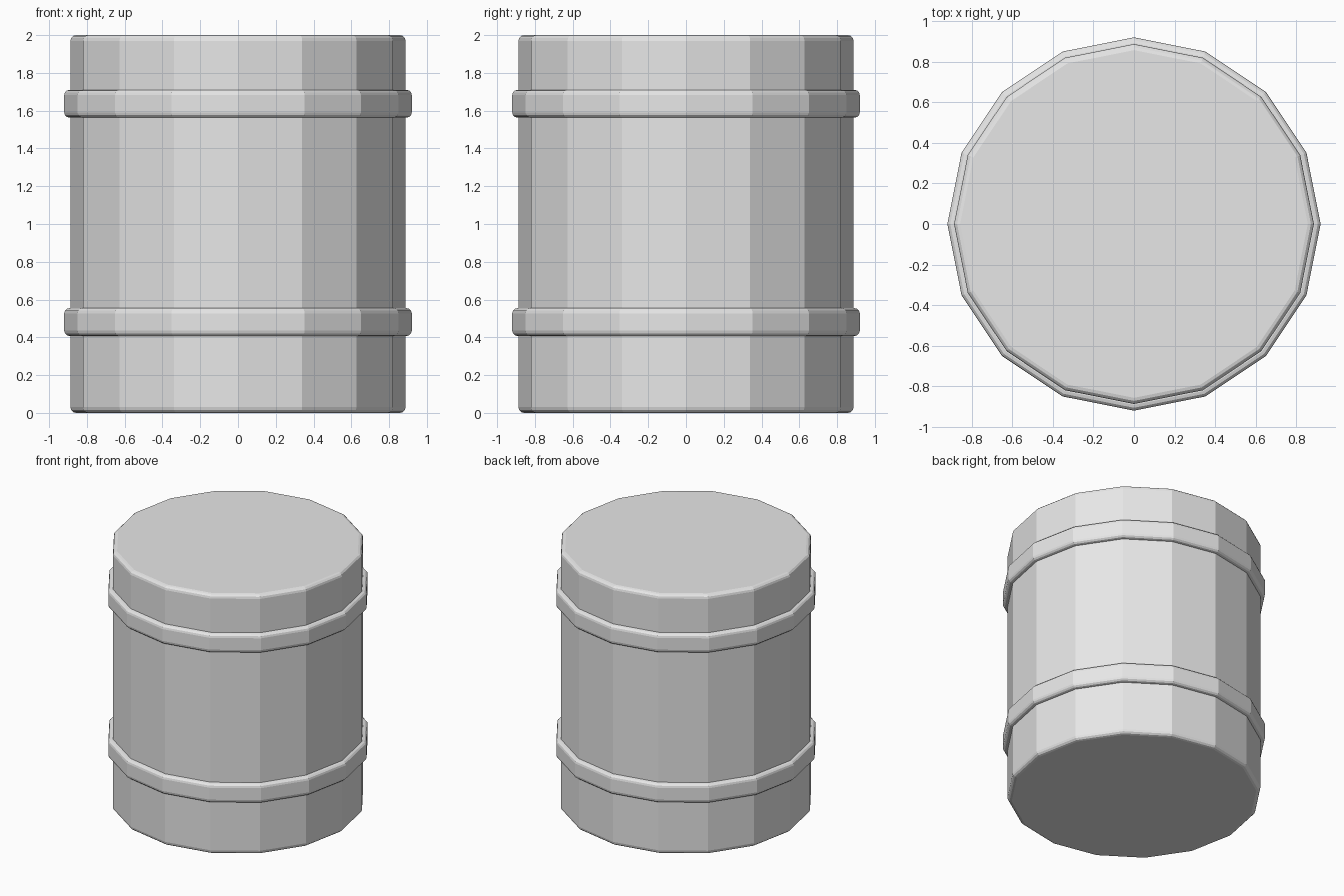
import bpy
import bmesh
import math

if "Cube" in bpy.data.objects:
    bpy.data.objects.remove(bpy.data.objects["Cube"])

SIDES = 16
metal = bpy.data.materials.new("light_grey")
metal.diffuse_color = (0.8, 0.8, 0.8, 1)
metal.use_nodes = True
metal.node_tree.nodes["Principled BSDF"].inputs["Base Color"].default_value = metal.diffuse_color


def rounded(r, z, size, start):
    """Points of a rounded outer corner centred at (r, z), a quarter turn from start."""
    return [(r + size * math.cos(math.radians(start + 30 * i)),
             z + size * math.sin(math.radians(start + 30 * i))) for i in range(4)]


def lathe(name, profile, ring):
    """Turn a radius/height profile into a 16-sided solid or a closed ring."""
    bm = bmesh.new()
    loops = []
    for r, z in profile:
        loops.append([bm.verts.new((r * math.cos(math.tau * i / SIDES),
                                    r * math.sin(math.tau * i / SIDES), z))
                      for i in range(SIDES)])
    pairs = list(zip(loops, loops[1:]))
    if ring:
        pairs.append((loops[-1], loops[0]))
    else:
        bm.faces.new(loops[0])
        bm.faces.new(loops[-1])
    for low, high in pairs:
        for i in range(SIDES):
            j = (i + 1) % SIDES
            bm.faces.new((low[i], low[j], high[j], high[i]))
    bmesh.ops.recalc_face_normals(bm, faces=bm.faces)
    mesh = bpy.data.meshes.new(name)
    bm.to_mesh(mesh)
    bm.free()
    mesh.materials.append(metal)
    obj = bpy.data.objects.new(name, mesh)
    bpy.context.collection.objects.link(obj)


# Drum body with softened rims
R, B = 0.887, 0.03
lathe("drum_body", rounded(R - B, B, B, -90) + rounded(R - B, 2 - B, B, 0), False)

# Two raised hoops with rounded outer corners
R, B = 0.92, 0.028
for name, low, high in (("lower_hoop", 0.407, 0.555), ("upper_hoop", 1.563, 1.71)):
    profile = [(0.87, low)] + rounded(R - B, low + B, B, -90)
    profile += rounded(R - B, high - B, B, 0) + [(0.87, high)]
    lathe(name, profile, True)
